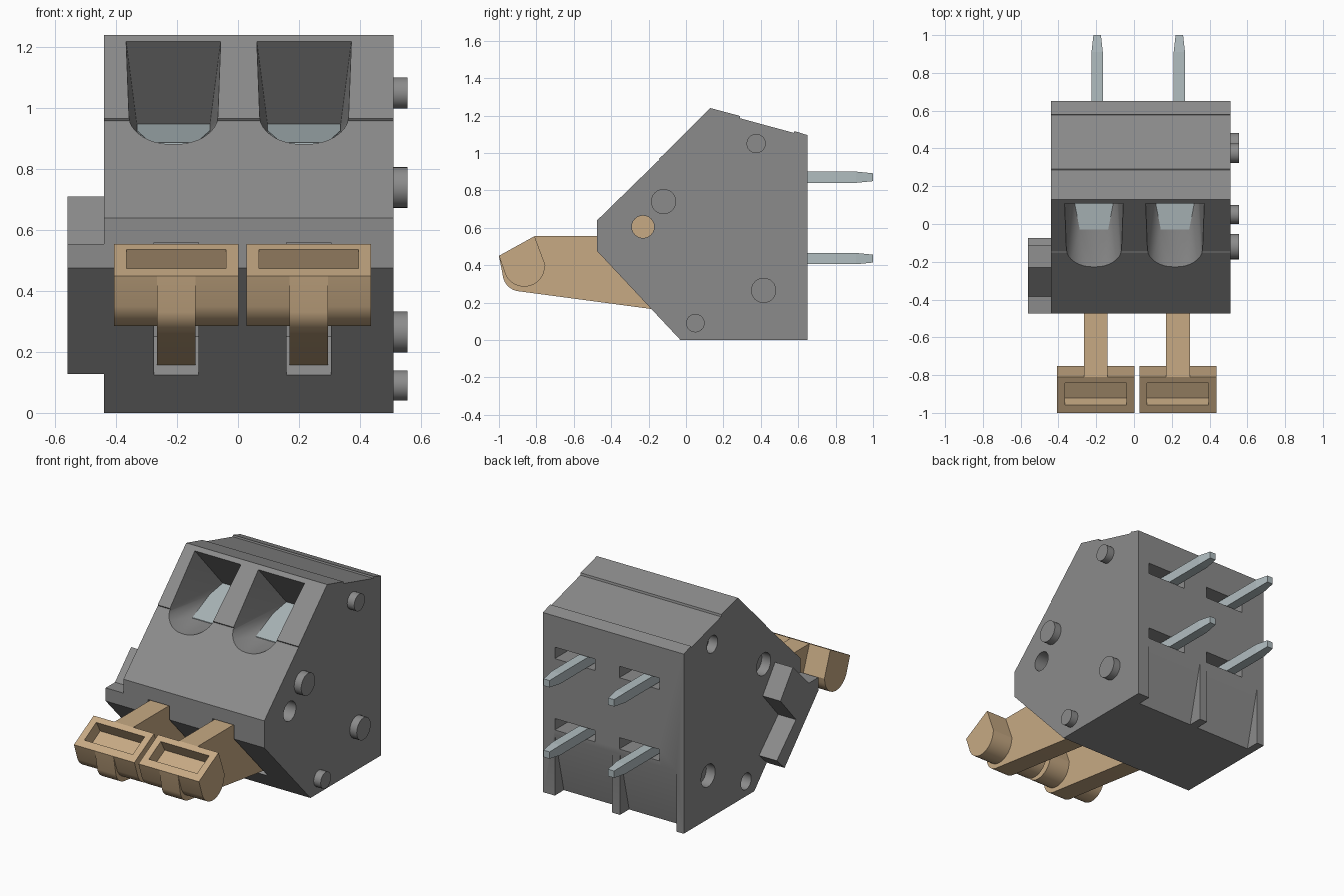
import bpy, bmesh
from math import sin, cos, pi, radians

if "Cube" in bpy.data.objects:
    bpy.data.objects.remove(bpy.data.objects["Cube"])


def material(name, rgb):
    m = bpy.data.materials.new(name)
    m.use_nodes = True
    m.diffuse_color = (*rgb, 1)
    m.node_tree.nodes["Principled BSDF"].inputs["Base Color"].default_value = (*rgb, 1)
    return m


GREY = material("housing grey", (0.26, 0.26, 0.26))
TAN = material("lever tan", (0.57, 0.40, 0.23))
METAL = material("tinned metal", (0.44, 0.51, 0.53))


def finish(name, bm, mat):
    bmesh.ops.recalc_face_normals(bm, faces=bm.faces)
    me = bpy.data.meshes.new(name)
    bm.to_mesh(me)
    bm.free()
    ob = bpy.data.objects.new(name, me)
    bpy.context.collection.objects.link(ob)
    me.materials.append(mat)
    return ob


def prism(name, profile, x0, x1, mat=GREY):
    """Extrude a (y, z) profile along x."""
    bm = bmesh.new()
    face = bm.faces.new([bm.verts.new((x0, y, z)) for y, z in profile])
    ext = bmesh.ops.extrude_face_region(bm, geom=[face])
    verts = [v for v in ext["geom"] if isinstance(v, bmesh.types.BMVert)]
    bmesh.ops.translate(bm, verts=verts, vec=(x1 - x0, 0, 0))
    return finish(name, bm, mat)


def hull(name, points, mat=GREY):
    bm = bmesh.new()
    for p in points:
        bm.verts.new(p)
    bmesh.ops.convex_hull(bm, input=bm.verts)
    bmesh.ops.dissolve_limit(bm, angle_limit=radians(0.5), verts=bm.verts, edges=bm.edges)
    return finish(name, bm, mat)


def box(name, x0, x1, y0, y1, z0, z1, mat=GREY):
    return prism(name, [(y0, z0), (y1, z0), (y1, z1), (y0, z1)], x0, x1, mat)


def arc(cy, cz, r, a0=0, a1=360, n=24):
    """Points on a circle; a full circle leaves out the repeated end point."""
    count = n if a1 - a0 == 360 else n + 1
    return [(cy + r * cos(radians(a0 + (a1 - a0) * i / n)),
             cz + r * sin(radians(a0 + (a1 - a0) * i / n))) for i in range(count)]


def cut(target, cutter):
    cutter.hide_render = True
    mod = target.modifiers.new("cut", "BOOLEAN")
    mod.object = cutter
    mod.operation = "DIFFERENCE"
    mod.solver = "EXACT"
    bpy.context.view_layer.objects.active = target
    bpy.ops.object.modifier_apply(modifier=mod.name)
    bpy.data.objects.remove(cutter)


def smooth(ob, angle=18):
    bpy.ops.object.select_all(action="DESELECT")
    ob.select_set(True)
    bpy.context.view_layer.objects.active = ob
    bpy.ops.object.shade_smooth_by_angle(angle=radians(angle))


# Housing
RIGHT, LEFT = -0.44, 0.51
housing = prism("housing", [
    (-0.03, 0), (0.65, 0), (0.65, 1.095), (0.58, 1.117), (0.577, 1.107),
    (0.29, 1.185), (0.287, 1.198), (0.13, 1.24), (-0.145, 0.967), (-0.14, 0.96),
    (-0.15, 0.957), (-0.475, 0.64), (-0.475, 0.475)], RIGHT, LEFT)

# Wire funnels with a metal contact at the bottom of each
for side, cx in (("right", -0.212), ("left", 0.217)):
    lift = 0.012
    mouth = [(cx - 0.157, 0.11, 1.22), (cx + 0.157, 0.11, 1.22)]
    for i in range(17):
        a = pi * i / 16
        drop = 0.092 * sin(a)
        mouth.append((cx + 0.147 * cos(a), -0.147 - drop, 0.962 - drop))
    mouth = [(x, y - lift, z + lift) for x, y, z in mouth]
    seat = [(cx + s * w, y, z) for s in (-1, 1)
            for w, y, z in ((0.12, 0.33, 0.945), (0.12, 0.2, 0.923), (0.075, -0.03, 0.883))]
    cut(housing, hull("funnel_cutter", mouth + seat))
    hull(side + "_contact", [(x, y, z + d) for x, y, z in seat for d in (0.004, -0.03)], METAL)

# Lever slots in the lower front
LEVERS = (("right", -0.2025), ("left", 0.2325))
for side, cx in LEVERS:
    cut(housing, prism("slot_cutter", [
        (-0.6, 0.56), (-0.02, 0.56), (-0.02, 0.25), (-0.147, 0.125), (-0.6, 0.125)],
        cx - 0.073, cx + 0.073))

# Rear pin windows and the sloped hollows under them
PINS = (("right", -0.195), ("left", 0.24))
ROWS = (("lower", 0.435), ("upper", 0.87))
for side, cx in PINS:
    for row, z in ROWS:
        cut(housing, box("window_cutter", cx - 0.08, cx + 0.19, 0.52, 0.7, z - 0.035, z + 0.035))
for x0, x1 in ((-0.39, -0.01), (0.045, 0.43)):
    cut(housing, prism("hollow_cutter", [
        (0.56, -0.01), (0.7, -0.01), (0.7, 0.372), (0.65, 0.372)], x0, x1))

# Pegs on the left wall, matching sockets in the right wall
PEGS = ((0.375, 1.05, 0.052), (-0.12, 0.74, 0.068), (0.415, 0.265, 0.068), (0.05, 0.09, 0.05))
for i, (y, z, r) in enumerate(PEGS):
    cut(housing, prism("socket_cutter", arc(y, z, r), RIGHT - 0.1, RIGHT + 0.06))
    smooth(prism("peg_%d" % (i + 1), arc(y, z, r * 0.99), LEFT - 0.02, LEFT + 0.047))

# Lever pivot hole with the pivot end inside
PIVOT = (-0.23, 0.605, 0.06)
cut(housing, prism("pivot_cutter", arc(*PIVOT), LEFT - 0.09, LEFT + 0.1))
cut(housing, prism("pivot_cutter", arc(*PIVOT), RIGHT - 0.1, RIGHT + 0.06))
smooth(prism("lever_pivot", arc(*PIVOT), LEFT - 0.13, LEFT - 0.085, TAN))
smooth(housing)

# Interlocking lug on the right wall
prism("side_lug", [
    (-0.23, 0.71), (-0.385, 0.555), (-0.475, 0.555), (-0.475, 0.475), (-0.15, 0.128),
    (-0.075, 0.2), (-0.26, 0.38), (-0.11, 0.55)], -0.56, RIGHT + 0.02)

# Levers: a stem running into the slot and a wide finger pad with a recess
for side, cx in LEVERS:
    stem = prism(side + "_lever_stem",
                 [(-1, 0.45), (-0.81, 0.555), (-0.04, 0.555), (-0.04, 0.15), (-0.18, 0.165)]
                 + arc(-0.885, 0.355, 0.095, 262, 195, 10),
                 cx - 0.063, cx + 0.063, TAN)
    pad = prism(side + "_lever_pad",
                [(-1, 0.45), (-0.81, 0.555), (-0.752, 0.4)]
                + arc(-0.865, 0.395, 0.11, -5, -155, 16),
                cx - 0.204, cx + 0.204, TAN)
    for part in (stem, pad):
        cut(part, prism("recess_cutter", [
            (-0.99, 0.53), (-0.875, 0.594), (-0.805, 0.47), (-0.92, 0.406)],
            cx - 0.163, cx + 0.163))
        smooth(part)

# Solder pins with tapered tips
for side, cx in PINS:
    for row, z in ROWS:
        sections = ((0.45, 0.03, 0.03), (0.91, 0.03, 0.03), (1.0, 0.02, 0.021))
        hull("%s_%s_pin" % (row, side),
             [(cx + sx * w, y, z + sz * h) for y, w, h in sections
              for sx in (-1, 1) for sz in (-1, 1)], METAL)
